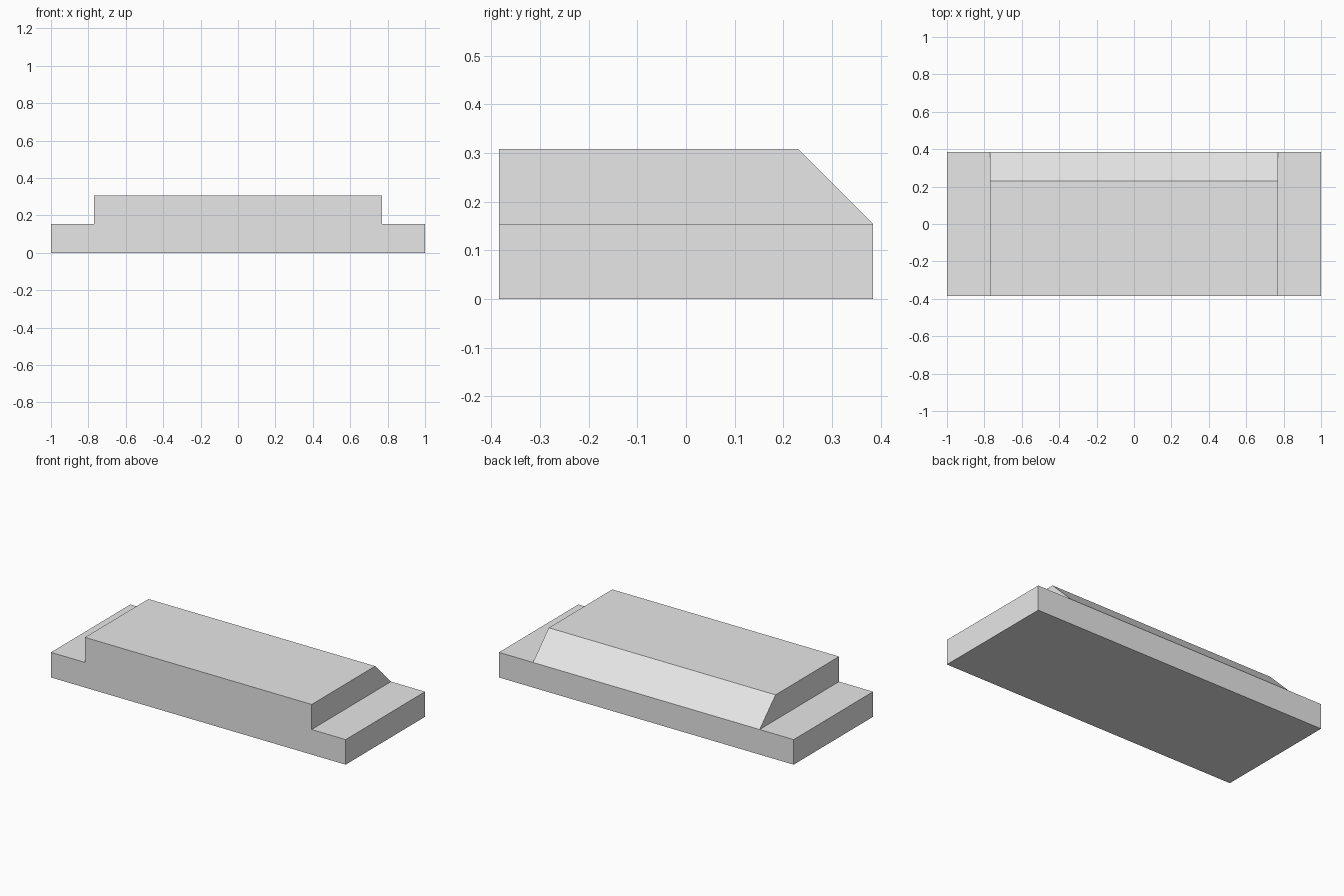
import bpy, bmesh

if "Cube" in bpy.data.objects:
    bpy.data.objects.remove(bpy.data.objects["Cube"])

U = 1 / 13                      # module size
END, SHOULDER = 13 * U, 10 * U  # half widths
DEPTH = 5 * U                   # half depth
STEP, TOP = 2 * U, 4 * U        # heights
SLOPE_Y = 3 * U                 # where the back slope meets the top

grey = bpy.data.materials.new("light grey")
grey.diffuse_color = (0.8, 0.8, 0.8, 1)
grey.use_nodes = True
grey.node_tree.nodes["Principled BSDF"].inputs["Base Color"].default_value = grey.diffuse_color

# Stepped front outline, right half then mirrored left half
half = [(END, 0), (END, STEP), (SHOULDER, STEP), (SHOULDER, TOP)]
outline = half + [(-x, z) for x, z in reversed(half)]

bm = bmesh.new()
front = bm.faces.new([bm.verts.new((x, -DEPTH, z)) for x, z in outline])
ext = bmesh.ops.extrude_face_region(bm, geom=[front], use_keep_orig=True)
back = [g for g in ext["geom"] if isinstance(g, bmesh.types.BMVert)]
bmesh.ops.translate(bm, verts=back, vec=(0, 2 * DEPTH, 0))

# Split the back at the step height, then lean its upper part forward
inner = [v for v in back if abs(abs(v.co.x) - SHOULDER) < 1e-4]
bmesh.ops.connect_verts(bm, verts=[v for v in inner if v.co.z < TOP - 1e-4])
for v in inner:
    if v.co.z > TOP - 1e-4:
        v.co.y = SLOPE_Y

bmesh.ops.recalc_face_normals(bm, faces=bm.faces)
mesh = bpy.data.meshes.new("stepped_block")
bm.to_mesh(mesh)
bm.free()
mesh.materials.append(grey)
bpy.context.collection.objects.link(bpy.data.objects.new("stepped_block", mesh))
